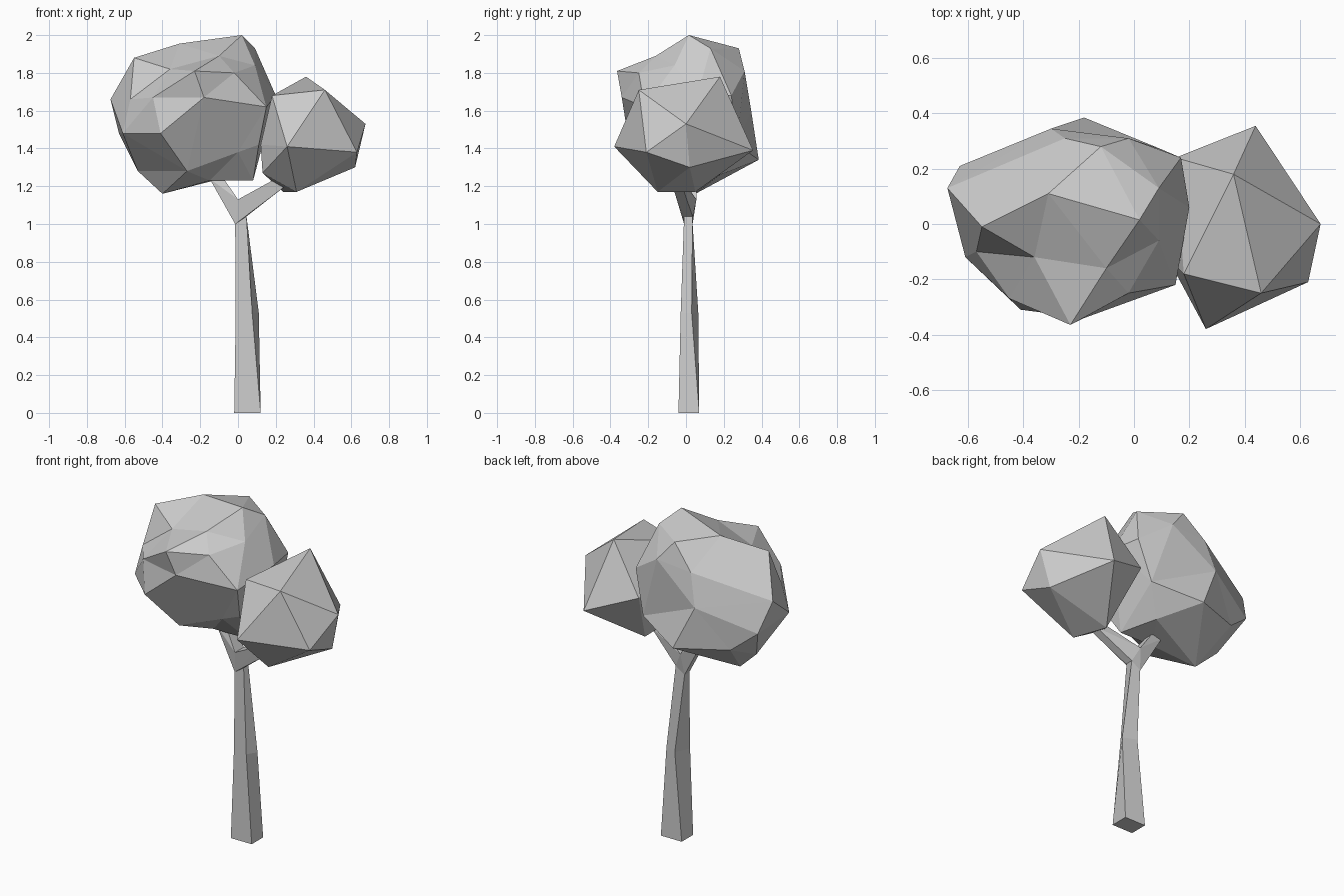
import bpy, bmesh
from mathutils import Vector

if "Cube" in bpy.data.objects:
    bpy.data.objects.remove(bpy.data.objects["Cube"])


def finish(name, bm):
    bmesh.ops.recalc_face_normals(bm, faces=bm.faces[:])
    mesh = bpy.data.meshes.new(name)
    bm.to_mesh(mesh)
    bm.free()
    obj = bpy.data.objects.new(name, mesh)
    bpy.context.collection.objects.link(obj)
    return obj


def faceted(name, points, centre=None, radii=(1, 1, 1)):
    """Flat-faced lump wrapped round corner points.
    With a centre, the corners are joined up on a ball first, so dents survive."""
    bm = bmesh.new()
    home = {}
    for p in points:
        p = Vector(p)
        q = p
        if centre:
            d = p - Vector(centre)
            q = Vector([d[i] / radii[i] for i in range(3)]).normalized()
        home[bm.verts.new(q)] = p
    bmesh.ops.convex_hull(bm, input=bm.verts[:])
    for v in [v for v in bm.verts if not v.link_faces]:
        bm.verts.remove(v)
    bmesh.ops.recalc_face_normals(bm, faces=bm.faces[:])
    for v in bm.verts:
        v.co = home[v]
    return finish(name, bm)


def loft(name, rings):
    """Four-sided limb through a list of rings."""
    bm = bmesh.new()
    loops = [[bm.verts.new(p) for p in r] for r in rings]
    for a, b in zip(loops, loops[1:]):
        for i in range(4):
            j = (i + 1) % 4
            bm.faces.new((a[i], a[j], b[j], b[i]))
    bm.faces.new(loops[0])
    bm.faces.new(loops[-1])
    return finish(name, bm)


# Trunk: square base, twisted middle, narrow slanted top
base = [(-.02, -.04, 0), (.12, -.04, 0), (.12, .07, 0), (-.02, .07, 0)]
middle = [(-.012, -.022, .53), (.075, -.028, .53), (.11, .03, .53), (.03, .065, .53)]
top = [(-.015, -.01, 1.0), (.045, -.01, 1.04), (.045, .035, 1.04), (-.015, .035, 1.0)]
loft("trunk", [base, middle, top])

# Forked branches meeting at the crotch
crotch = [(0, -.03, 1.13), (0, .055, 1.13)]
left_tip = [(-.15, .01, 1.24), (-.15, .06, 1.24), (-.09, .01, 1.26), (-.09, .06, 1.26)]
right_tip = [(.25, -.07, 1.20), (.25, -.02, 1.20), (.20, -.07, 1.24), (.20, -.02, 1.24)]
faceted("left_branch", top + crotch + left_tip)
faceted("right_branch", top + crotch + right_tip)

# Small crown on the right
faceted("small_crown", [
    (.36, .18, 1.78), (.46, -.25, 1.71), (.675, 0, 1.53), (.26, -.38, 1.41),
    (.44, .355, 1.39), (.63, -.21, 1.38), (.62, .02, 1.30), (.31, -.15, 1.17),
    (.24, .05, 1.17), (.18, -.18, 1.68), (.12, -.12, 1.42), (.13, -.13, 1.27),
    (.15, .24, 1.50)])

# Large crown on the left, with a notch between its upper and front lobes
upper = [
    (.02, .015, 2.0), (-.12, .28, 1.93), (-.31, .11, 1.955), (.09, .13, 1.93),
    (.09, -.06, 1.84), (-.10, -.16, 1.89), (-.23, -.365, 1.81), (-.02, -.25, 1.80),
    (-.55, -.01, 1.88), (-.36, -.12, 1.82), (-.02, .31, 1.81), (.17, .24, 1.68),
    (.20, .06, 1.68), (-.675, .13, 1.66), (-.57, -.10, 1.66), (.15, -.22, 1.62),
    (-.25, .31, 1.79)]
lower = [
    (-.61, -.12, 1.48), (-.41, -.31, 1.48), (-.45, -.27, 1.67), (-.18, -.34, 1.67),
    (.11, -.14, 1.42), (0, -.15, 1.38), (-.27, -.18, 1.28), (-.15, -.02, 1.23),
    (-.40, .05, 1.16), (.08, -.02, 1.23), (-.01, .18, 1.26), (-.63, .21, 1.48),
    (-.53, .08, 1.28), (-.30, .345, 1.60), (-.18, .385, 1.34), (.10, .27, 1.42),
    (-.48, .26, 1.36)]
faceted("large_crown", upper + lower, centre=(-.23, .01, 1.56), radii=(.43, .37, .41))
